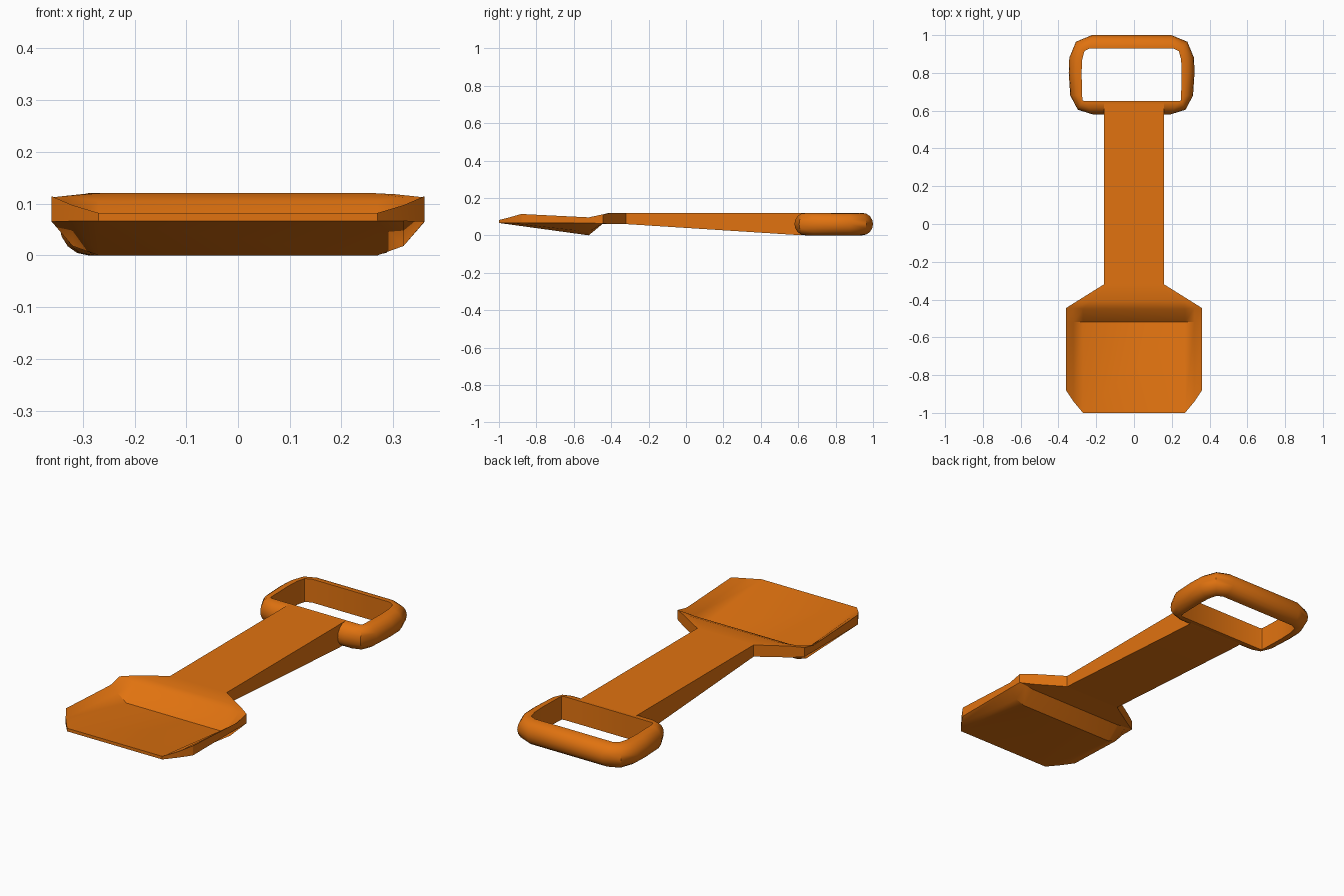
import bpy, bmesh, math

if "Cube" in bpy.data.objects:
    bpy.data.objects.remove(bpy.data.objects["Cube"])

orange = bpy.data.materials.new("orange")
orange.diffuse_color = (0.75, 0.17, 0.005, 1)
orange.use_nodes = True
orange.node_tree.nodes["Principled BSDF"].inputs["Base Color"].default_value = orange.diffuse_color


def make_object(name, verts, faces, angle):
    mesh = bpy.data.meshes.new(name)
    mesh.from_pydata(verts, [], faces)
    bm = bmesh.new()
    bm.from_mesh(mesh)
    bmesh.ops.recalc_face_normals(bm, faces=bm.faces)
    bm.to_mesh(mesh)
    bm.free()
    mesh.materials.append(orange)
    obj = bpy.data.objects.new(name, mesh)
    bpy.context.collection.objects.link(obj)
    bpy.ops.object.select_all(action='DESELECT')
    obj.select_set(True)
    bpy.context.view_layer.objects.active = obj
    bpy.ops.object.shade_smooth_by_angle(angle=math.radians(angle))
    return obj


# Grip: D-shaped section swept between an inner and an outer outline
def mirrored(half, cx):
    return ([(cx + x, y) for x, y in half] +
            [(cx - x, y) for x, y in reversed(half)])


outer = mirrored([(.21, 1.0), (.295, .965), (.33, .88), (.333, .80),
                  (.325, .68), (.285, .605), (.205, .58)], -.0125)
inner = mirrored([(.22, .93), (.25, .915), (.262, .87), (.265, .80),
                  (.262, .68), (.26, .655), (.25, .65)], -.0125)
section = [(0, 0)]
for i in range(9):
    a = math.radians(-90 + 180 * i / 8)
    section.append((.18 + .82 * math.cos(a), .06 + .06 * math.sin(a)))
section.append((0, .12))
n, k = len(outer), len(section)
verts = [(i[0] + (o[0] - i[0]) * t, i[1] + (o[1] - i[1]) * t, z)
         for i, o in zip(inner, outer) for t, z in section]
faces = [(r * k + j, r * k + (j + 1) % k,
          (r + 1) % n * k + (j + 1) % k, (r + 1) % n * k + j)
         for r in range(n) for j in range(k)]
make_object("grip", verts, faces, 40)

# Shaft: tapered side profile extruded across x
profile = [(-.32, .06), (-.32, .12), (.645, .12), (.645, .002), (.59, .002)]
p = len(profile)
verts = [(x, y, z) for x in (-.16, .16) for y, z in profile]
faces = [tuple(range(p)), tuple(range(p, 2 * p))]
faces += [(i, (i + 1) % p, p + (i + 1) % p, p + i) for i in range(p)]
make_object("shaft", verts, faces, 30)

# Blade: front-to-back rows; each row lists (x, y, top z, bottom z)
# for the floor edge, the flared wall and the rim, then is mirrored
rows = [
    [(.27, -1.0, .082, .066), (.32, -.94, .097, .066), (.36, -.88, .114, .065)],
    [(.27, -.52, .028, 0), (.32, -.52, .066, .018), (.36, -.52, .096, .065)],
    [(.27, -.45, .105, .06), (.32, -.445, .112, .062), (.36, -.445, .112, .064)],
    [(.23, -.41, .12, .06), (.265, -.41, .12, .06), (.304, -.41, .118, .06)],
    [(.12, -.32, .12, .06), (.14, -.32, .12, .06), (.16, -.32, .12, .06)],
]
full = [[(-x, y, t, b) for x, y, t, b in reversed(row)] + row for row in rows]
c, count = 6, 6 * len(rows)
verts = [(x, y, t) for row in full for x, y, t, b in row]
verts += [(x, y, b) for row in full for x, y, t, b in row]
faces = []
for r in range(len(rows) - 1):
    for j in range(c - 1):
        quad = (r * c + j, r * c + j + 1, (r + 1) * c + j + 1, (r + 1) * c + j)
        faces += [quad, tuple(v + count for v in quad)]
    for j in (0, c - 1):
        a, b = r * c + j, (r + 1) * c + j
        faces.append((a, b, b + count, a + count))
for r in (0, len(rows) - 1):
    for j in range(c - 1):
        a = r * c + j
        faces.append((a, a + 1, a + 1 + count, a + count))
make_object("blade", verts, faces, 32)
